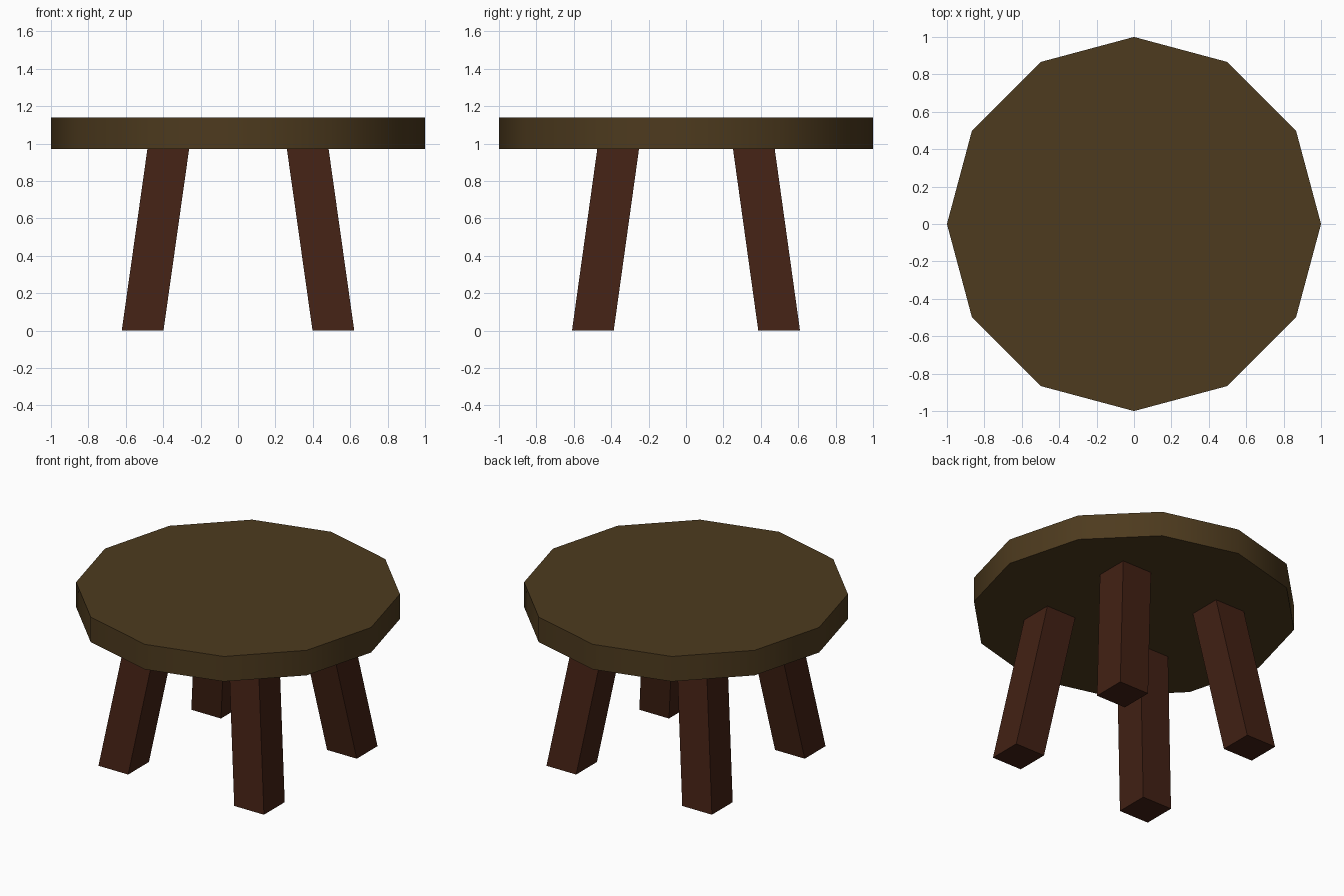
import bpy
import math

if "Cube" in bpy.data.objects:
    bpy.data.objects.remove(bpy.data.objects["Cube"])

SEAT_BOTTOM, SEAT_TOP = 0.97, 1.14
LEG_HALF = 0.1115
FOOT = (0.51, 0.498)    # leg centre on the floor
HEAD = (0.373, 0.363)   # leg centre under the seat


def material(name, rgb):
    mat = bpy.data.materials.new(name)
    mat.diffuse_color = (*rgb, 1.0)
    mat.use_nodes = True
    mat.node_tree.nodes["Principled BSDF"].inputs["Base Color"].default_value = mat.diffuse_color
    return mat


seat_wood = material("seat_wood", (0.075, 0.043, 0.013))
leg_wood = material("leg_wood", (0.055, 0.015, 0.007))

# Seat: twelve-sided disc with a softly shaded rim
bpy.ops.mesh.primitive_cylinder_add(
    vertices=12, radius=1.0, depth=SEAT_TOP - SEAT_BOTTOM,
    location=(0, 0, (SEAT_TOP + SEAT_BOTTOM) / 2))
seat = bpy.context.object
seat.name = "seat"
seat.data.materials.append(seat_wood)
bpy.ops.object.shade_smooth_by_angle(angle=math.radians(40))


# Legs: square posts sheared outwards, with level feet
def add_leg(name, sx, sy):
    bpy.ops.mesh.primitive_cube_add(size=2)
    leg = bpy.context.object
    leg.name = name
    for v in leg.data.vertices:
        centre, z = (HEAD, SEAT_BOTTOM) if v.co.z > 0 else (FOOT, 0.0)
        v.co = (sx * centre[0] + v.co.x * LEG_HALF,
                sy * centre[1] + v.co.y * LEG_HALF, z)
    leg.data.materials.append(leg_wood)


for depth_name, sy in (("front", -1), ("back", 1)):
    for side_name, sx in (("left", -1), ("right", 1)):
        add_leg(f"{depth_name}_{side_name}_leg", sx, sy)
